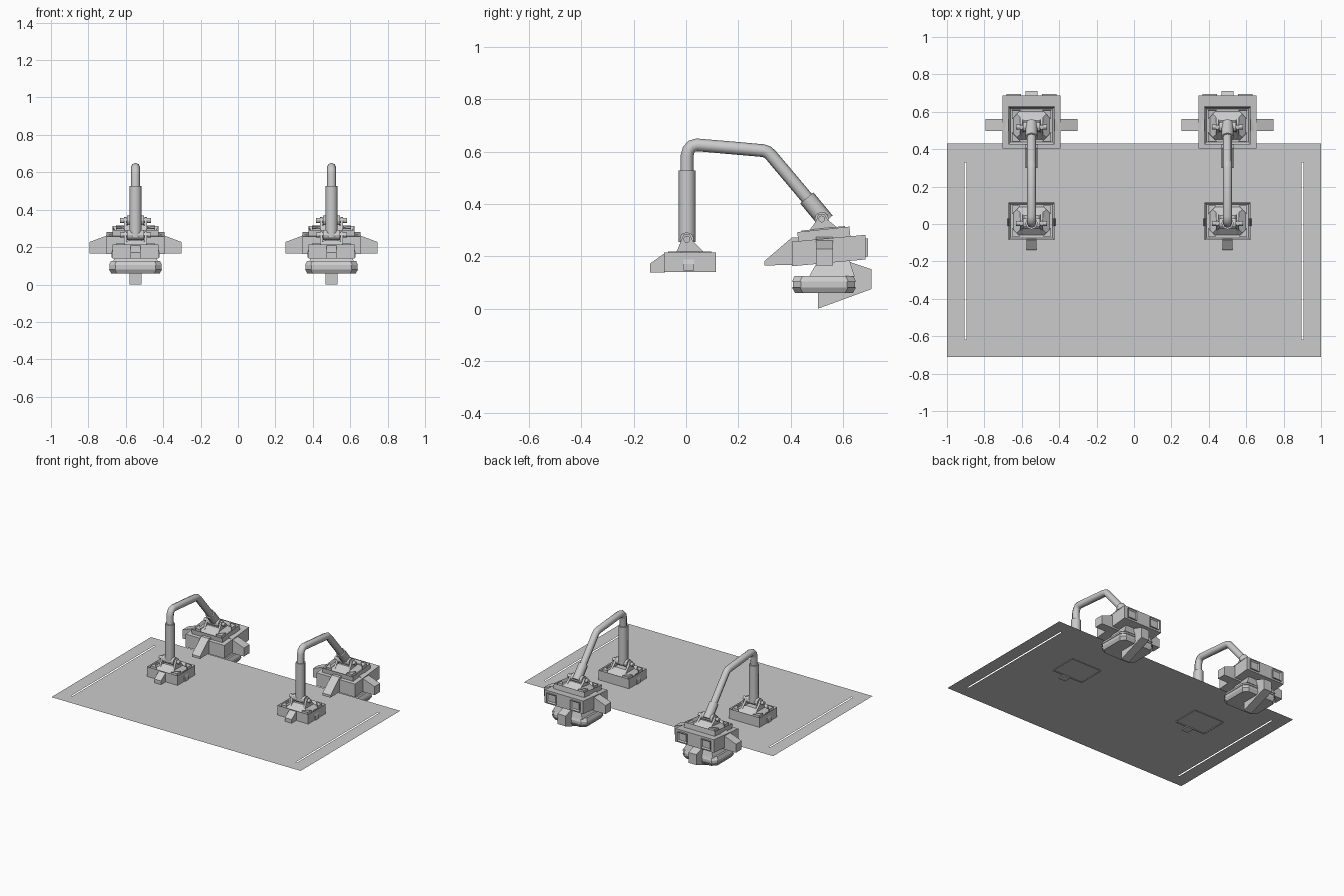
import bpy, bmesh, math
from mathutils import Matrix, Vector

if "Cube" in bpy.data.objects:
    bpy.data.objects.remove(bpy.data.objects["Cube"])


def finish(name, bm, mat=None):
    bmesh.ops.recalc_face_normals(bm, faces=bm.faces)
    me = bpy.data.meshes.new(name)
    bm.to_mesh(me)
    bm.free()
    ob = bpy.data.objects.new(name, me)
    bpy.context.collection.objects.link(ob)
    if mat:
        ob.matrix_world = mat
    return ob


def prism(name, pts, axis, a, b, mat=None):
    """Extrude a profile along x (points are y,z), y (x,z) or z (x,y)."""
    def place(p, t):
        return {"x": (t, p[0], p[1]), "y": (p[0], t, p[1]), "z": (p[0], p[1], t)}[axis]
    bm = bmesh.new()
    lo = [bm.verts.new(place(p, a)) for p in pts]
    hi = [bm.verts.new(place(p, b)) for p in pts]
    bm.faces.new(lo)
    bm.faces.new(hi)
    n = len(pts)
    for i in range(n):
        j = (i + 1) % n
        bm.faces.new((lo[i], lo[j], hi[j], hi[i]))
    return finish(name, bm, mat)


def rect(x0, x1, y0, y1):
    return [(x0, y0), (x1, y0), (x1, y1), (x0, y1)]


def recess(ob, direction, inset, depth):
    """Inset the face pointing in a direction and push it inwards."""
    bm = bmesh.new()
    bm.from_mesh(ob.data)
    d = Vector(direction)
    f = [f for f in bm.faces if f.normal.dot(d) > 0.95]
    bmesh.ops.inset_region(bm, faces=f, thickness=inset)
    bmesh.ops.translate(bm, verts=list({v for q in f for v in q.verts}), vec=-d * depth)
    bm.to_mesh(ob.data)
    bm.free()


def frustum(name, lower, upper, z0, z1, mat=None):
    bm = bmesh.new()
    lo = [bm.verts.new((x, y, z0)) for x, y in lower]
    hi = [bm.verts.new((x, y, z1)) for x, y in upper]
    bm.faces.new(lo)
    bm.faces.new(hi)
    n = len(lo)
    for i in range(n):
        j = (i + 1) % n
        bm.faces.new((lo[i], lo[j], hi[j], hi[i]))
    return finish(name, bm, mat)


def tube(name, x, path, r):
    cu = bpy.data.curves.new(name, "CURVE")
    cu.dimensions = "3D"
    cu.bevel_depth = r
    cu.bevel_resolution = 2
    cu.use_fill_caps = True
    sp = cu.splines.new("POLY")
    sp.points.add(len(path) - 1)
    for p, (y, z) in zip(sp.points, path):
        p.co = (x, y, z, 1)
    ob = bpy.data.objects.new(name, cu)
    bpy.context.collection.objects.link(ob)
    bpy.ops.object.select_all(action="DESELECT")
    bpy.context.view_layer.objects.active = ob
    ob.select_set(True)
    bpy.ops.object.convert(target="MESH")
    bpy.ops.object.shade_smooth_by_angle(angle=math.radians(50))


def cylinder(name, x0, x1, y, z, r, mat):
    pts = [(y + r * math.cos(i * math.tau / 12), z + r * math.sin(i * math.tau / 12)) for i in range(12)]
    return prism(name, pts, "x", x0, x1, mat)


def mount(label, x, y, z, tilt, pivot):
    """Tray with hinge lugs; its origin is the middle of the top rim."""
    m = Matrix.Translation((x, y, z)) @ Matrix.Rotation(tilt, 4, "X")
    tray = prism(label + "_tray", rect(-.123, .123, -.1, .1), "z", -.075, 0, m)
    recess(tray, (0, 0, 1), .016, .02)
    recess(tray, (0, 0, -1), .018, .02)
    # flared plate under the hinge
    frustum(label + "_hinge_plate", rect(-.095, .095, -.075, .075),
            rect(-.04, .04, -.03, .03), -.02, .02, m)
    py, pz = pivot
    lug = [(-.075, -.02), (.07, -.02), (.05, .005), (py + .022, pz - .005), (py + .012, pz + .018),
           (py - .012, pz + .018), (py - .022, pz - .005), (-.05, .005)]
    for s in (-1, 1):
        prism(label + "_hinge_lug", lug, "x", s * .047, s * .062, m)
        cylinder(label + "_hinge_bolt", s * .03, s * .082, py, pz, .013, m)
        # corner blocks inside the tray
        for t in (-1, 1):
            prism(label + "_corner_gusset", [(s * .105, t * .083), (s * .105, t * .035), (s * .06, t * .083)],
                  "z", -.02, .004, m)
    cylinder(label + "_hinge_pin", -.045, .045, py, pz, .027, m)


def arm_unit(x):
    # standing base
    mount("base", x, .015, .215, 0, (-.012, .05))
    prism("base_nose", [(-.138, .138), (-.138, .172), (-.08, .213), (-.08, .138)],
          "x", x - .027, x + .027)
    for s in (-1, 1):
        prism("base_side_stub", [(x + s * .11, .145), (x + s * .129, .145), (x + s * .129, .17), (x + s * .115, .212), (x + s * .11, .212)],
              "y", -.01, .03)
    # arm tubes and sleeves
    tube("arm_tube", x, [(.004, .3), (.004, .585), (.010, .607), (.022, .621), (.042, .626), (.17, .615),
                         (.295, .604), (.312, .598), (.326, .585), (.48, .402)], .0245)
    tube("lower_sleeve", x, [(.004, .255), (.004, .528)], .033)
    tube("upper_sleeve", x, [(.462, .423), (.535, .335)], .033)
    # tilted head
    mount("head", x, .525, .303, math.radians(6), (-.002, .04))
    body = prism("head_body", [(.405, .162), (.686, .188), (.686, .282), (.405, .256)],
                 "x", x - .155, x + .155)
    for s in (-1, 1):
        port = prism("rear_port", rect(x + s * .095 - .038, x + s * .095 + .038, .2, .268), "y", .68, .695)
        recess(port, (0, 1, 0), .012, .008)
        prism("head_wing", [(x + s * .1, .165), (x + s * .247, .165), (x + s * .247, .227), (x + s * .11, .278)],
              "y", .497, .562)
    prism("head_nose", [(.30, .165), (.30, .182), (.405, .272), (.45, .272), (.45, .168)],
          "x", x - .032, x + .032)
    # neck and banded slab
    frustum("head_neck", rect(x - .12, x + .12, .47, .645), rect(x - .09, x + .09, .505, .625), .122, .185)
    c = .03
    def octagon(i):
        x0, x1, y0, y1 = x - .142 + i, x + .142 - i, .405 + i, .65 - i
        return [(x0 + c, y0), (x1 - c, y0), (x1, y0 + c), (x1, y1 - c),
                (x1 - c, y1), (x0 + c, y1), (x0, y1 - c), (x0, y0 + c)]
    frustum("slab_top", octagon(0), octagon(.01), .103, .125)
    prism("slab_band", octagon(.004), "z", .08, .103)
    frustum("slab_bottom", octagon(.012), octagon(0), .06, .081)
    # rear foot running under the slab
    prism("rear_foot", [(.505, 0), (.71, .075), (.71, .15), (.62, .18), (.505, .17)],
          "x", x - .032, x + .032)


for cx in (-.548, .5):
    arm_unit(cx)

# thin floor sheet with border strips
for name, x0, x1, y0, y1 in (("floor_panel", -.895, .895, -.617, .329),
                             ("floor_left", -1, -.906, -.617, .329),
                             ("floor_right", .906, 1, -.617, .329),
                             ("floor_front", -1, 1, -.71, -.617),
                             ("floor_back", -1, 1, .329, .43)):
    bm = bmesh.new()
    bm.faces.new([bm.verts.new((px, py, .145)) for px, py in rect(x0, x1, y0, y1)])
    finish(name, bm)
